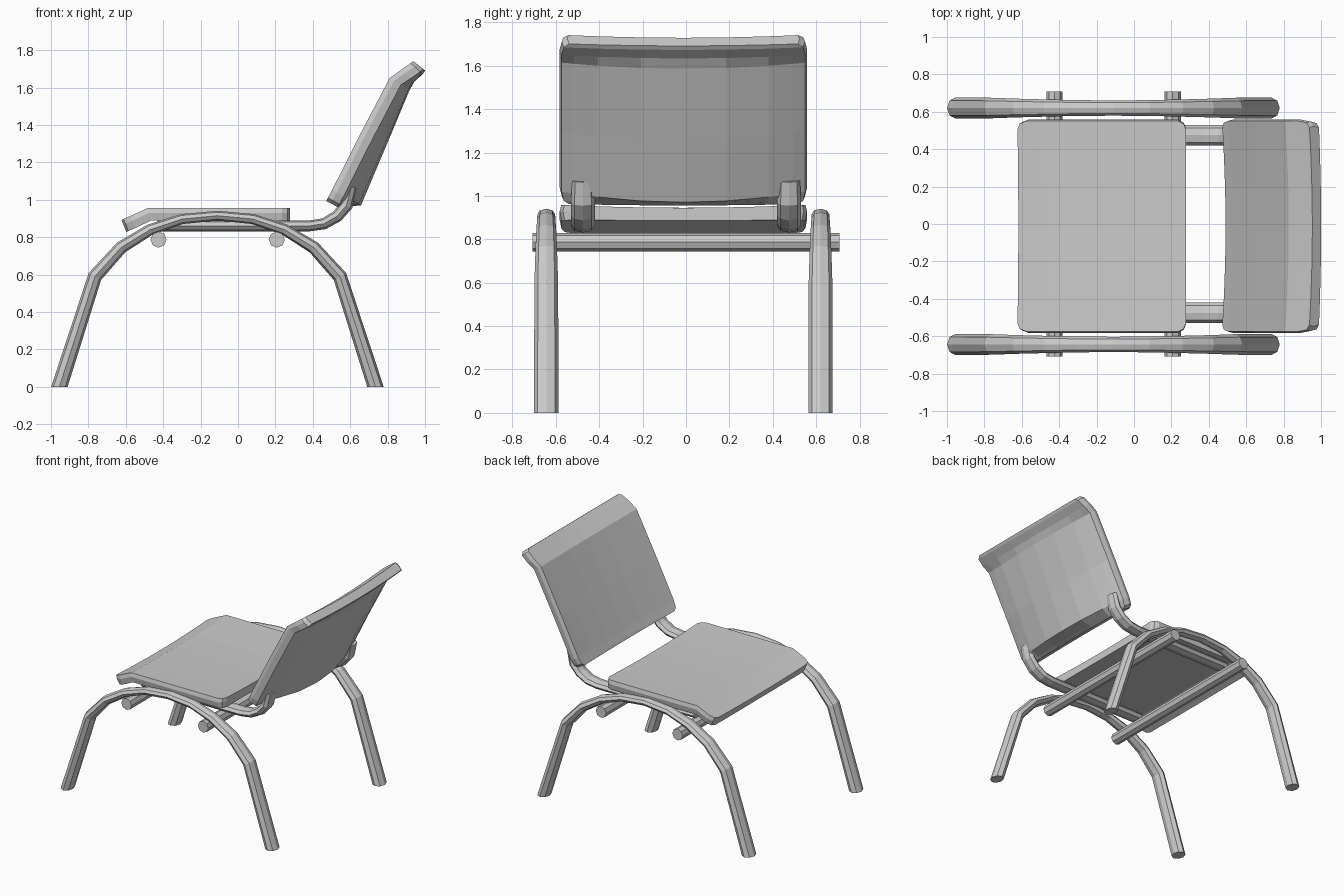
import bpy, bmesh, math
from mathutils import Vector

if "Cube" in bpy.data.objects:
    bpy.data.objects.remove(bpy.data.objects["Cube"])

YC = -0.012  # symmetry plane of the chair


def loft(name, rings):
    """Skin a list of equal-length closed rings and cap both ends."""
    bm = bmesh.new()
    vs = [[bm.verts.new(p) for p in r] for r in rings]
    n = len(vs[0])
    for a, b in zip(vs, vs[1:]):
        for i in range(n):
            j = (i + 1) % n
            bm.faces.new((a[i], a[j], b[j], b[i]))
    bm.faces.new(vs[0][::-1])
    bm.faces.new(vs[-1])
    bmesh.ops.recalc_face_normals(bm, faces=bm.faces)
    me = bpy.data.meshes.new(name)
    bm.to_mesh(me)
    bm.free()
    ob = bpy.data.objects.new(name, me)
    bpy.context.collection.objects.link(ob)
    return ob


def tube(name, path, y, floor=False, sides=8):
    """Sweep an ellipse along (x, z, half depth, half width) stations."""
    pts = [Vector((p[0], y, p[1])) for p in path]
    rings = []
    for i, (x, z, hn, hy) in enumerate(path):
        before = (pts[i] - pts[max(i - 1, 0)]).normalized()
        after = (pts[min(i + 1, len(pts) - 1)] - pts[i]).normalized()
        t = (before + after).normalized()
        nrm = Vector((-t.z, 0, t.x))
        ring = []
        for k in range(sides):
            a = 2 * math.pi * k / sides
            v = pts[i] + nrm * hn * math.cos(a) + Vector((0, hy * math.sin(a), 0))
            if floor and i in (0, len(path) - 1):
                v -= t * (v.z / t.z)  # cut the foot level
            ring.append(v)
        rings.append(ring)
    return loft(name, rings)


def pad(name, stations, dip):
    """Panel from stations: x, z, normal x, normal z, half width, edge and centre thickness."""
    cols = [-1, -0.9, -0.7, -0.35, 0, 0.35, 0.7, 0.9, 1]
    rings = []
    for x, z, nx, nz, w, te, tc in stations:
        nrm = Vector((nx, 0, nz)).normalized()

        def at(f, d, s):
            return Vector((x, YC + f * w * s, z)) + nrm * d
        front = [at(f, dip * (1 - f * f), 0.988) for f in cols]
        rear = [at(f, te + (tc - te) * (1 - f * f), 0.985) for f in cols]
        rings.append(front + [at(1, te * 0.4, 1)] + rear[::-1] + [at(-1, te * 0.4, 1)])
    return loft(name, rings)


# Arched leg frames, one per side
half = [(0.845, 0.0, 0.042, 0.056), (0.655, 0.59, 0.038, 0.055),
        (0.515, 0.745, 0.034, 0.05), (0.36, 0.84, 0.03, 0.046),
        (0.19, 0.897, 0.027, 0.042)]
arch = [(-0.11 - d, *r) for d, *r in half] + [(-0.11, 0.915, 0.026, 0.041)]
arch += [(-0.11 + d, *r) for d, *r in reversed(half)]

# Seat rails that curve up into the backrest
rail = [(-0.43, 0.86, 0.029, 0.055), (0.38, 0.86, 0.029, 0.055),
        (0.46, 0.872, 0.03, 0.055), (0.53, 0.912, 0.032, 0.056),
        (0.58, 0.97, 0.034, 0.056), (0.605, 1.07, 0.03, 0.05)]

for side, label in ((-1, "front"), (1, "back")):
    tube(label + "_leg_arch", arch, YC + side * 0.632, floor=True)
    tube(label + "_seat_rail", rail, side * 0.475)

# Crossbars joining the leg frames
for x, label in ((-0.425, "left"), (0.207, "right")):
    bpy.ops.mesh.primitive_cylinder_add(vertices=8, radius=0.043, depth=1.415,
                                        location=(x, 0, 0.787),
                                        rotation=(math.pi / 2, 0, 0))
    bpy.context.object.name = label + "_crossbar"

# Seat with a drooping front edge
pad("seat", [
    (-0.623, 0.892, 0.38, -0.92, 0.525, 0.068, 0.07),
    (-0.612, 0.898, 0.38, -0.92, 0.555, 0.07, 0.07),
    (-0.575, 0.914, 0.36, -0.93, 0.57, 0.07, 0.07),
    (-0.48, 0.957, 0.2, -0.98, 0.57, 0.07, 0.07),
    (0.235, 0.957, 0, -1, 0.57, 0.07, 0.07),
    (0.265, 0.957, 0, -1, 0.555, 0.07, 0.07),
    (0.278, 0.957, 0, -1, 0.525, 0.068, 0.07)], 0.012)

# Reclined backrest: bulging rear and a lip bent backwards at the top
pad("backrest", [
    (0.472, 0.993, 0.886, -0.464, 0.535, 0.066, 0.08),
    (0.48, 1.01, 0.886, -0.464, 0.56, 0.07, 0.105),
    (0.503, 1.052, 0.886, -0.464, 0.57, 0.07, 0.175),
    (0.64, 1.325, 0.886, -0.464, 0.57, 0.07, 0.155),
    (0.81, 1.65, 0.86, -0.51, 0.57, 0.07, 0.125),
    (0.872, 1.695, 0.76, -0.65, 0.57, 0.07, 0.095),
    (0.922, 1.73, 0.76, -0.65, 0.56, 0.07, 0.088),
    (0.938, 1.741, 0.78, -0.62, 0.535, 0.065, 0.08)], 0.02)
